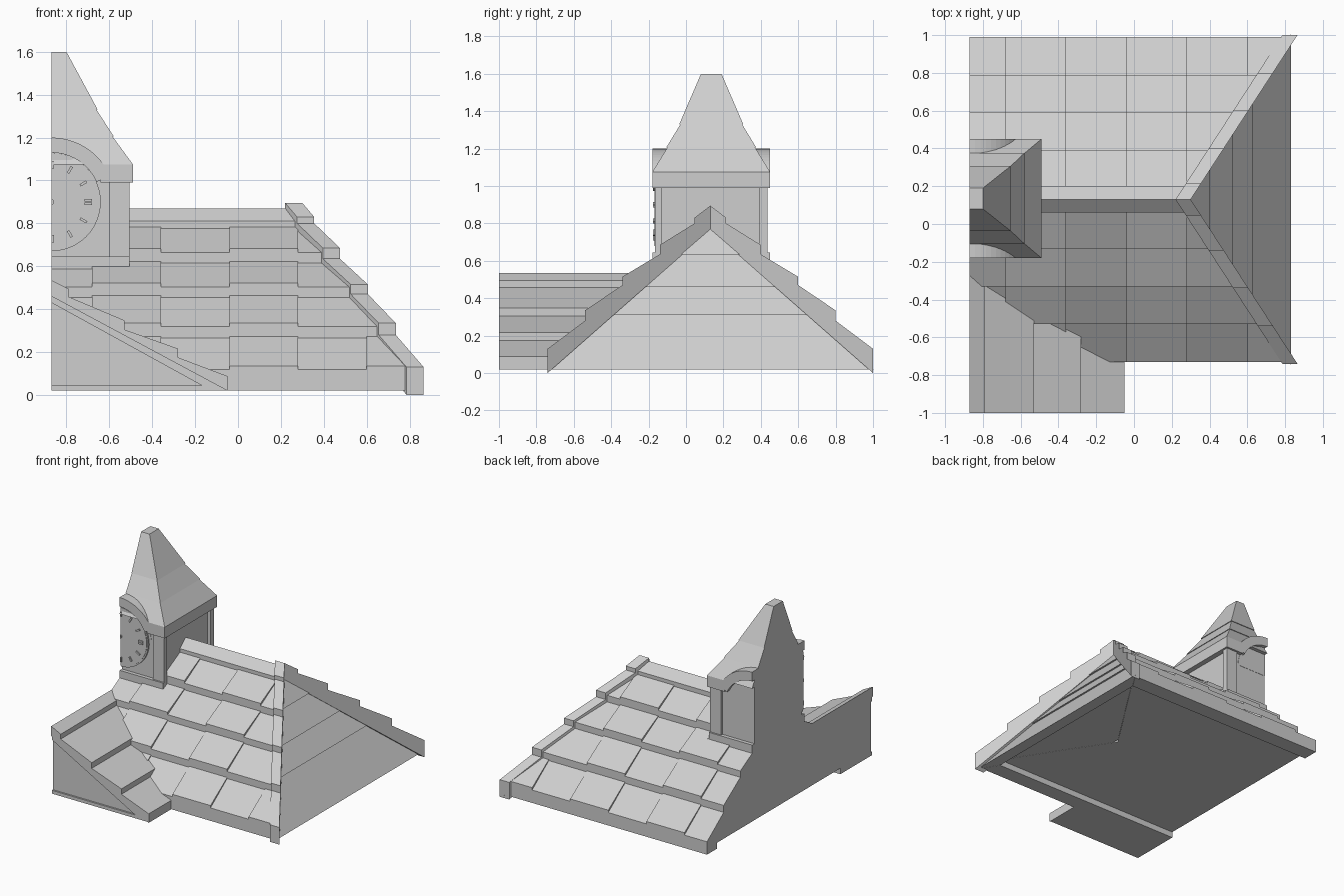
import bpy, bmesh, math

if "Cube" in bpy.data.objects:
    bpy.data.objects.remove(bpy.data.objects["Cube"])

XC, YC = -0.87, 0.13          # cut plane / ridge line
TY = 0.135                    # tower centre in y

mat = bpy.data.materials.new("stone_grey")
mat.diffuse_color = (0.62, 0.62, 0.62, 1)
mat.use_nodes = True
mat.node_tree.nodes["Principled BSDF"].inputs["Base Color"].default_value = mat.diffuse_color


def add_loft(bm, rings):
    """Closed solid through rings of equal point count."""
    vs = [[bm.verts.new(p) for p in r] for r in rings]
    n = len(vs[0])
    bm.faces.new(vs[0])
    bm.faces.new(vs[-1][::-1])
    for a, b in zip(vs, vs[1:]):
        for i in range(n):
            j = (i + 1) % n
            bm.faces.new((a[i], a[j], b[j], b[i]))


def make(name, solids):
    bm = bmesh.new()
    for rings in solids:
        add_loft(bm, rings)
    bmesh.ops.recalc_face_normals(bm, faces=bm.faces[:])
    me = bpy.data.meshes.new(name)
    bm.to_mesh(me)
    bm.free()
    me.materials.append(mat)
    ob = bpy.data.objects.new(name, me)
    bpy.context.collection.objects.link(ob)
    return ob


def box(x0, x1, y0, y1, z0, z1):
    return [[(x0, y0, z), (x1, y0, z), (x1, y1, z), (x0, y1, z)] for z in (z0, z1)]


def along_y(prof, y0, y1):
    return [[(x, y, z) for x, z in prof] for y in (y0, y1)]


def along_x(prof, s, f0, f1):
    """Profile of (distance from ridge, z); the x of both ends may vary with distance."""
    return [[(f(d), YC + s * d, z) for d, z in prof] for f in (f0, f1)]


def hip(d):
    return 0.26 + 0.65 * d


# main roof: stepped courses (outer distance, outer z, inner distance, inner z), hollow floor
rows = [(.86, .118, .66, .265), (.66, .318, .46, .455), (.46, .503, .26, .615),
        (.26, .665, .07, .775), (.07, .81, 0, .87)]
LIP, FLOOR = .74, .065
slope = [(LIP, FLOOR), (LIP, .02), (.86, .02)]
for d0, z0, d1, z1 in rows:
    slope += [(d0, z0), (d1, z1)]
slope.append((0, FLOOR))
for s, name in ((-1, "roof_front"), (1, "roof_back")):
    make(name, [along_x(slope, s, lambda d: XC, hip)])

# raised tiles in every other column
tiles = []
for s in (-1, 1):
    for d0, z0, d1, z1 in rows[:4]:
        for c0, c1 in ((-.68, -.36), (-.04, .28), (.6, .9)):
            if hip(d1) > c0 + 0.01:
                quad = [(d0, z0 - .01), (d0, z0 + .018), (d1, z1 + .008), (d1, z1 - .01)]
                tiles.append(along_x(quad, s, lambda d: c0, lambda d: min(c1, hip(d))))
make("raised_tiles", tiles)

# stepped hip caps
cap = [(.87, 0), (.87, .13), (.67, .28), (.67, .335), (.47, .47), (.47, .515), (.27, .635),
       (.27, .685), (.085, .80), (.085, .83), (0, .895), (0, .765)]
make("hip_caps", [along_x(cap, s, lambda d: .22 + .65 * d, lambda d: .30 + .65 * d)
                  for s in (-1, 1)])

# sloping end of the roof in lapped boards, with a lip below the floor
end = []
levels = [(.02, FLOOR, 0, .002, hip(LIP)), (FLOOR, .31, .002, .013, .28),
          (.31, .46, 0, .013, .28), (.46, .635, 0, .013, .28), (.635, .78, 0, .008, .28)]
for a, b, ia, ib, xin in levels:
    ring = []
    for z, inset in ((a, ia), (b, ib)):
        x = max(.83 - (z - .02) / .76 * .53 - inset, xin + .005)
        d, di = (x - .262) / .65, (xin - .262) / .65
        ring.append([(xin, YC - di, z), (x, YC - d, z), (x, YC + d, z), (xin, YC + di, z)])
    end.append(ring)
make("roof_end", end)

# front wing with stepped roof; gable front in three shallow layers
top = [(XC, .535), (-.79, .495), (-.79, .458), (-.53, .348), (-.53, .305), (-.28, .216),
       (-.28, .175), (-.05, .088)]
make("wing", [along_y(top + [(-.05, .02), (XC, .02)], -.98, -.61),
              along_y(top + [(-.05, .075), (XC, .075)], -.61, -.25)])
make("wing_verge", [along_y(top + [(-.05, .02), (XC, .46)], -1, -.98)])
make("wing_gable_frame", [along_y([(XC, .46), (-.05, .02), (XC, .02), (XC, .045),
                                   (-.17, .045), (XC, .43)], -.993, -.98)])


# tower
def arc(r, a0, a1, n, zc=.9):
    return [(XC + r * math.cos(math.radians(a0 + (a1 - a0) * i / n)),
             zc + r * math.sin(math.radians(a0 + (a1 - a0) * i / n))) for i in range(n + 1)]


make("tower_core", [box(XC, -.53, -.15, .42, .45, 1.0)])
make("tower_pilasters", [box(-.6, -.505, -.165, -.13, .5, 1.0),
                         box(-.6, -.505, .39, .435, .5, 1.0)])
make("tower_base", [box(XC, -.495, -.178, .448, .55, .595),
                    box(XC, -.505, -.178, .448, .595, .645)])
make("tower_cornice", [box(-.64, -.49, -.18, .45, .99, 1.075)])
make("arch_infill", [along_y([(XC, .9)] + arc(.25, 0, 90, 12), -.152, .422)])
make("arch_bands", [along_y(arc(.30, 24, 90, 12) + arc(.23, 90, 24, 12), -.18, .45)])

# spire in three lapped tiers: (half x, half y, z)
tiers = [(.38, .315, 1.075), (.285, .235, 1.205), (.21, .165, 1.33), (.07, .055, 1.6)]
spire = []
for i in range(3):
    rings = []
    for k, (hx, hy, z) in enumerate(tiers[i:i + 2]):
        e = .006 if (k == 0 and i) else 0
        rings.append([(XC, TY - hy - e, z), (XC + hx + e, TY - hy - e, z),
                      (XC + hx + e, TY + hy + e, z), (XC, TY + hy + e, z)])
    spire.append(rings)
make("spire", spire)

# clock face, hour marks and hub
make("clock_rim", [along_y(arc(.23, -90, 90, 24), -.164, -.14)])
make("clock_face", [along_y(arc(.22, -90, 90, 24), -.168, -.15)])
marks = []
for h in range(7):
    a = math.radians(90 - 30 * h)
    c, s = math.cos(a), math.sin(a)
    # the top and bottom marks are halved by the cut plane
    offsets = {0: (-.006,), 3: (-.008, .008), 6: (.006,)}.get(h, (0,))
    for o in offsets:
        pts = [(r, o + w) for r, w in ((.155, -.006), (.19, -.006), (.19, .006), (.155, .006))]
        marks.append(along_y([(XC + r * c - t * s, .9 + r * s + t * c) for r, t in pts],
                             -.177, -.16))
make("hour_marks", marks)
make("clock_hub", [along_y(arc(.013, -90, 90, 8), -.177, -.16)])
